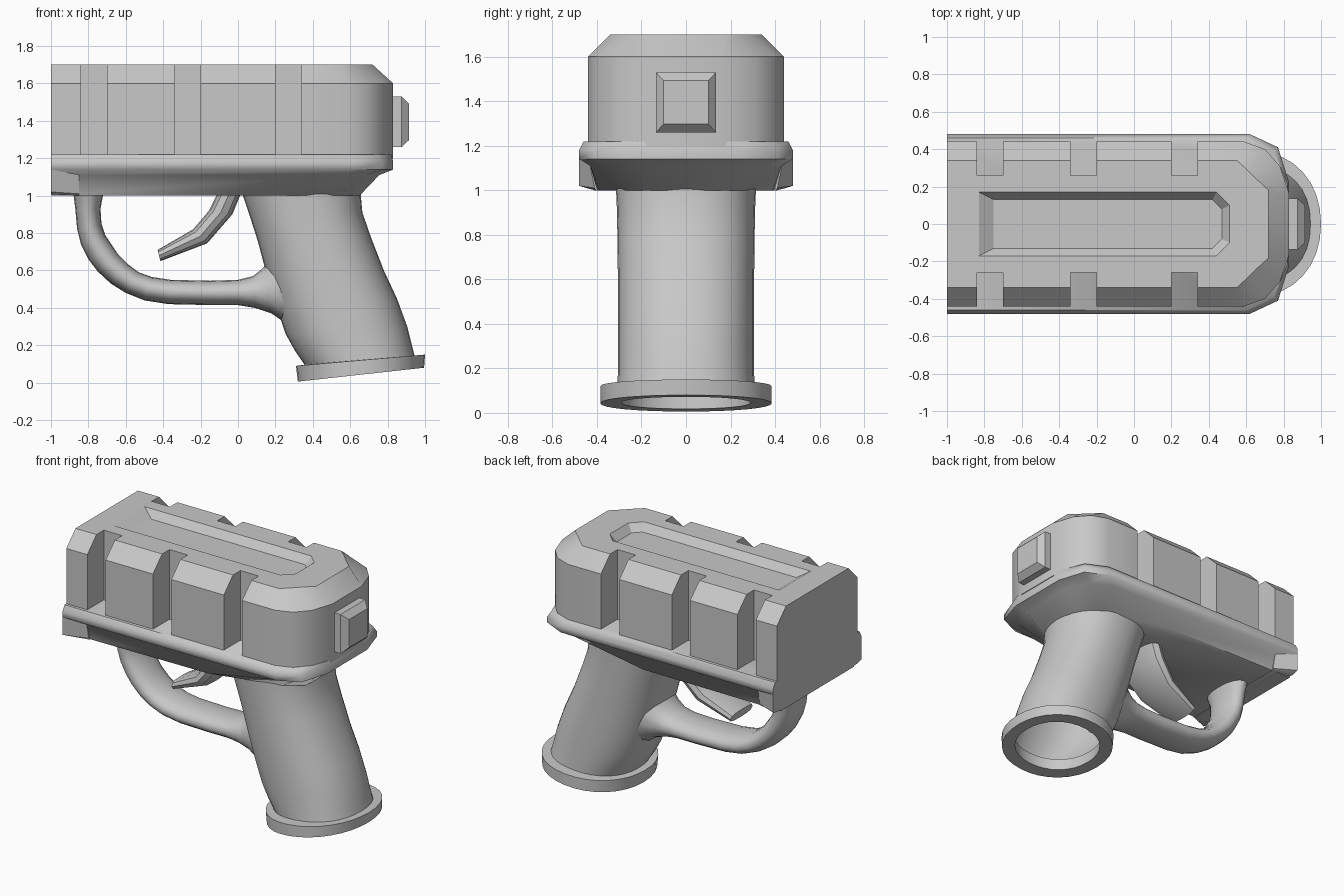
import bpy, bmesh, math

cube = bpy.data.objects.get("Cube")
if cube:
    bpy.data.objects.remove(cube, do_unlink=True)

# One flat grey for every part
grey = bpy.data.materials.new("neutral grey")
grey.use_nodes = True
COLOR = (0.58, 0.58, 0.58, 1)
grey.diffuse_color = COLOR
grey.node_tree.nodes["Principled BSDF"].inputs["Base Color"].default_value = COLOR


def finish(name, bm, angle=30):
    bmesh.ops.recalc_face_normals(bm, faces=bm.faces)
    mesh = bpy.data.meshes.new(name)
    bm.to_mesh(mesh)
    bm.free()
    mesh.materials.append(grey)
    obj = bpy.data.objects.new(name, mesh)
    bpy.context.collection.objects.link(obj)
    smooth(obj, angle)
    return obj


def smooth(obj, angle=30):
    bpy.ops.object.select_all(action='DESELECT')
    obj.select_set(True)
    bpy.context.view_layer.objects.active = obj
    bpy.ops.object.shade_smooth_by_angle(angle=math.radians(angle))


def add_loft(bm, rings, caps=True):
    """Skin a list of equal-length vertex rings."""
    loops = [[bm.verts.new(p) for p in ring] for ring in rings]
    n = len(loops[0])
    for a, b in zip(loops, loops[1:]):
        for i in range(n):
            j = (i + 1) % n
            bm.faces.new((a[i], a[j], b[j], b[i]))
    if caps:
        bm.faces.new(loops[0])
        bm.faces.new(loops[-1])


def mirrored(z, half):
    """Closed outline at height z from its +y half."""
    return [(x, -y, z) for x, y in half] + [(x, y, z) for x, y in reversed(half)]


def cross(x, half):
    """Closed section at x from its +y half."""
    return [(x, -y, z) for y, z in half] + [(x, y, z) for y, z in reversed(half)]


def tube(name, sections, segments=32, caps=True, angle=40, power=1.0):
    """Oval sections, each spanning two side points in xz, with y radius; low power is squarer."""
    def squared(v):
        return math.copysign(abs(v) ** power, v) if abs(v) > 1e-6 else 0
    rings = []
    for x0, z0, x1, z1, ry in sections:
        ring = []
        for i in range(segments):
            t = math.tau * i / segments
            f = 0.5 - 0.5 * squared(math.cos(t))
            ring.append((x0 + (x1 - x0) * f, ry * squared(math.sin(t)), z0 + (z1 - z0) * f))
        rings.append(ring)
    bm = bmesh.new()
    add_loft(bm, rings, caps)
    return finish(name, bm, angle)


# Upper housing with chamfered top
outer = [(-1, .44), (.59, .44), (.70, .40), (.78, .31), (.83, .16)]
top = [(-1, .34), (.55, .34), (.61, .285), (.66, .235), (.72, .18)]
bm = bmesh.new()
add_loft(bm, [mirrored(1.2, outer), mirrored(1.6, outer), mirrored(1.7, top)])
housing = finish("upper_housing", bm)

# Cutter: side notches and the sunken top panel
bm = bmesh.new()
for x in (-.77, -.27, .27):
    for side in (-1, 1):
        notch = [(x + a * .07, side * y) for a, y in ((-1, .26), (1, .26), (1, .6), (-1, .6))]
        add_loft(bm, [[(px, py, z) for px, py in notch] for z in (1.1, 1.8)])
floor = [(-.75, .13), (.42, .13), (.47, .08)]
rim = [(-.83, .17), (.44, .17), (.51, .10)]
add_loft(bm, [mirrored(1.65, floor), mirrored(1.7, rim), mirrored(1.74, rim)])
cutter = finish("housing_cutter", bm)
cutter.hide_render = True
cut = housing.modifiers.new("notches", 'BOOLEAN')
cut.operation = 'DIFFERENCE'
cut.solver = 'EXACT'
cut.object = cutter
bpy.context.view_layer.objects.active = housing
bpy.ops.object.modifier_apply(modifier=cut.name)
bpy.data.objects.remove(cutter, do_unlink=True)
smooth(housing)

# Flange: rounded lip, steep side walls and a tapered rounded end
lip = [(-1, .46), (.60, .46), (.75, .39), (.82, .21)]
edge = [(-1, .48), (.62, .48), (.77, .41), (.83, .22)]
under = [(-1, .43), (.55, .43), (.69, .36), (.755, .20)]
bottom = [(-1, .40), (.05, .39), (.53, .27), (.65, .18)]
bm = bmesh.new()
add_loft(bm, [mirrored(1.0, bottom), mirrored(1.11, under), mirrored(1.14, edge),
              mirrored(1.18, edge), mirrored(1.22, lip)])
finish("flange", bm, 60)

# Full-width block under the flat end
bm = bmesh.new()
add_loft(bm, [cross(-1, [(.48, 1.14), (.48, 1.02), (.44, 1.008)]),
              cross(-.85, [(.432, 1.115), (.41, 1.01), (.402, .998)])])
finish("end_block", bm)

# Raised button on the rounded end
bm = bmesh.new()
add_loft(bm, [[(x, sy * w, 1.395 + sz * h) for sy, sz in ((-1, -1), (1, -1), (1, 1), (-1, 1))]
              for x, w, h in ((.80, .135, .135), (.875, .135, .135), (.915, .10, .097))])
finish("end_button", bm)

# Hollow grip
tube("grip", [
    (.02, 1.02, .655, 1.02, .315), (.06, .90, .665, .91, .31), (.105, .76, .71, .78, .308),
    (.15, .59, .78, .60, .306), (.20, .42, .85, .45, .306), (.255, .26, .905, .30, .306),
    (.305, .17, .93, .20, .306), (.36, .09, .945, .14, .308)], caps=False, power=.88)

# Base ring around the open end
tube("base_ring", [
    (.385, .10, .925, .144, .29), (.395, .018, .92, .072, .29), (.32, .006, .995, .08, .385),
    (.31, .09, 1.0, .15, .385), (.385, .10, .925, .144, .29)], caps=False, power=.95)

# Trigger guard: a flattened bar, flared at both ends
tube("trigger_guard", [
    (-.88, 1.01, -.72, 1.01, .18), (-.87, .93, -.735, .93, .155), (-.86, .82, -.73, .85, .145),
    (-.84, .74, -.71, .79, .14), (-.80, .66, -.67, .73, .14), (-.75, .595, -.64, .685, .14),
    (-.68, .53, -.59, .635, .14), (-.60, .48, -.53, .59, .14), (-.50, .44, -.46, .565, .14),
    (-.37, .42, -.36, .55, .14), (-.15, .415, -.15, .545, .14), (0, .415, 0, .55, .14),
    (.09, .40, .08, .57, .145), (.18, .37, .13, .61, .16), (.28, .30, .20, .70, .19)],
    segments=16, angle=50, power=.9)

# Curved trigger, wider toward the top, with squared sides
tube("trigger", [
    (-.11, 1.01, .015, 1.01, .19), (-.155, .92, -.03, .90, .18), (-.24, .82, -.165, .745, .155),
    (-.43, .71, -.415, .65, .12)], segments=12, angle=40, power=.7)
